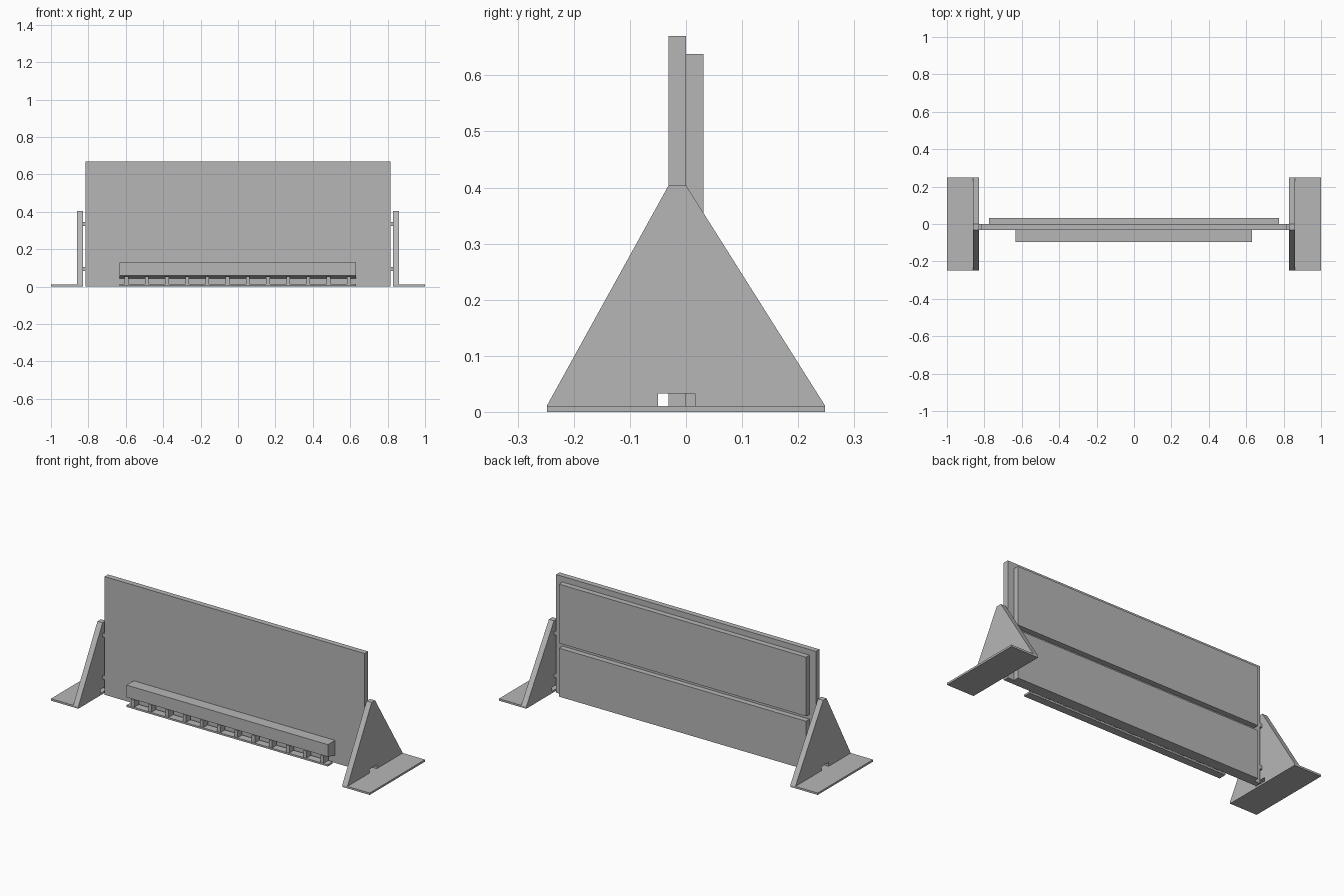
import bpy, bmesh

if "Cube" in bpy.data.objects:
    bpy.data.objects.remove(bpy.data.objects["Cube"])

grey = bpy.data.materials.new("plain grey")
grey.diffuse_color = (0.47, 0.47, 0.47, 1)
grey.use_nodes = True
grey.node_tree.nodes["Principled BSDF"].inputs["Base Color"].default_value = grey.diffuse_color


def prism(name, profile, x0, x1):
    """Extrude a (y, z) outline from x0 to x1."""
    bm = bmesh.new()
    face = bm.faces.new([bm.verts.new((x0, y, z)) for y, z in profile])
    out = bmesh.ops.extrude_face_region(bm, geom=[face])
    moved = [v for v in out["geom"] if isinstance(v, bmesh.types.BMVert)]
    bmesh.ops.translate(bm, verts=moved, vec=(x1 - x0, 0, 0))
    bmesh.ops.recalc_face_normals(bm, faces=bm.faces)
    mesh = bpy.data.meshes.new(name)
    bm.to_mesh(mesh)
    bm.free()
    mesh.materials.append(grey)
    obj = bpy.data.objects.new(name, mesh)
    bpy.context.collection.objects.link(obj)
    return obj


def box(name, x0, x1, y0, y1, z0, z1):
    return prism(name, [(y0, z0), (y1, z0), (y1, z1), (y0, z1)], x0, x1)


# Main board and the two plates on its back, separated by a groove
box("main_board", -0.815, 0.815, -0.031, 0, 0, 0.67)
box("upper_back_plate", -0.775, 0.775, 0, 0.031, 0.303, 0.638)
box("lower_back_plate", -0.775, 0.775, 0, 0.031, 0, 0.275)

# End supports: foot, notched triangular web and connecting pins
web = [(-0.248, 0.011), (-0.05, 0.011), (-0.05, 0.033), (0.016, 0.033),
       (0.016, 0.011), (0.248, 0.011), (0, 0.404), (-0.031, 0.404)]
for side, s in (("left", -1), ("right", 1)):
    box(side + "_foot", s * 0.828, s * 1.0, -0.248, 0.248, 0, 0.011)
    prism(side + "_web", web, s * 0.828, s * 0.86)
    for level, z in (("lower", 0.085), ("upper", 0.325)):
        box(f"{side}_{level}_pin", s * 0.815, s * 0.828, -0.031, 0, z, z + 0.02)

# Front bar with a sloped underside
prism("front_bar", [(-0.095, 0.059), (-0.031, 0.043), (-0.031, 0.128),
                    (-0.095, 0.128)], -0.633, 0.63)

# Row of open cells under the bar: floor strip and dividers
box("cell_floor", -0.633, 0.63, -0.095, -0.051, 0.004, 0.014)
for i in range(12):
    x = -0.596 + i * 0.108
    box(f"cell_divider_{i + 1}", x - 0.01, x + 0.01, -0.092, -0.051, 0.012, 0.054)
